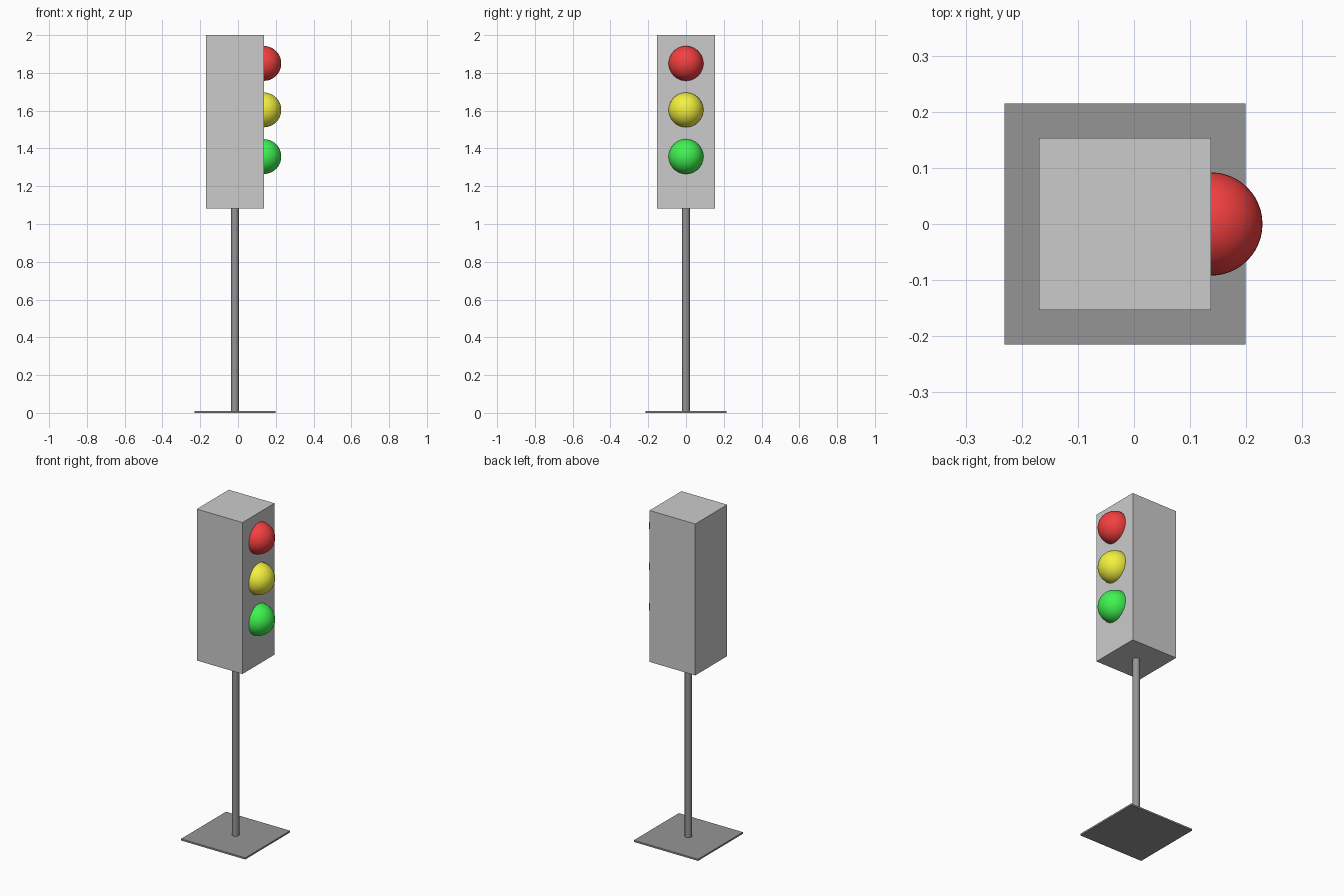
import bpy, math

if "Cube" in bpy.data.objects:
    bpy.data.objects.remove(bpy.data.objects["Cube"])

CX = -0.016      # axis of base, pole and housing
FACE_X = 0.137   # housing face carrying the lamps


def paint(obj, name, color):
    mat = bpy.data.materials.new(name)
    mat.diffuse_color = (*color, 1)
    mat.use_nodes = True
    mat.node_tree.nodes["Principled BSDF"].inputs["Base Color"].default_value = mat.diffuse_color
    obj.data.materials.append(mat)


def box(name, size, z0):
    bpy.ops.mesh.primitive_cube_add(size=1, location=(CX, 0, z0 + size[2] / 2))
    obj = bpy.context.object
    obj.name = name
    obj.scale = size
    bpy.ops.object.transform_apply(location=False, rotation=False, scale=True)
    return obj


# Base plate and lamp housing
base = box("base_plate", (0.43, 0.43, 0.01), 0)
paint(base, "dark_base", (0.3, 0.3, 0.3))
box("lamp_housing", (0.306, 0.306, 0.917), 1.083)

# Pole
bpy.ops.mesh.primitive_cylinder_add(vertices=32, radius=0.02, depth=1.08,
                                    location=(CX, 0, 0.545))
pole = bpy.context.object
pole.name = "pole"
bpy.ops.object.shade_smooth_by_angle(angle=math.radians(30))
paint(pole, "dark_pole", (0.3, 0.3, 0.3))

# Three domed lamps, half sunk in the housing
lamps = (("red", 1.85, (0.9, 0.05, 0.05)),
         ("yellow", 1.604, (0.9, 0.88, 0.05)),
         ("green", 1.357, (0.05, 0.9, 0.08)))
for label, z, color in lamps:
    bpy.ops.mesh.primitive_uv_sphere_add(segments=48, ring_count=24, radius=0.092,
                                         location=(FACE_X, 0, z))
    lamp = bpy.context.object
    lamp.name = label + "_lamp"
    bpy.ops.object.shade_smooth()
    paint(lamp, label + "_glass", color)
